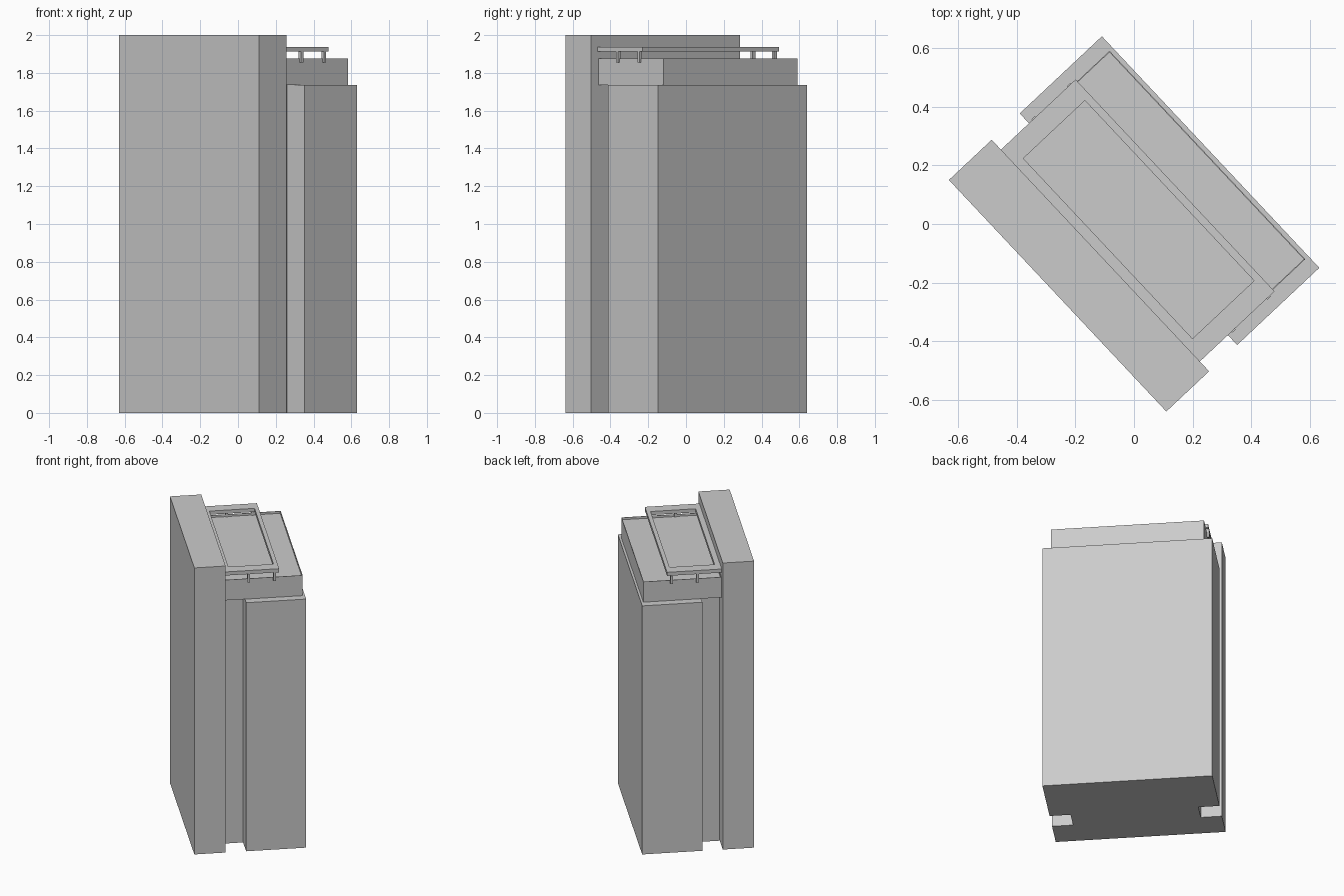
import bpy
import bmesh
from math import radians
from mathutils import Matrix

cube = bpy.data.objects.get("Cube")
if cube:
    bpy.data.objects.remove(cube, do_unlink=True)

grey = bpy.data.materials.new("plain_grey")
grey.use_nodes = True
grey.diffuse_color = (0.6, 0.6, 0.6, 1)
grey.node_tree.nodes["Principled BSDF"].inputs["Base Color"].default_value = (0.6, 0.6, 0.6, 1)

# The whole tower is turned about the vertical axis
TURN = Matrix.Rotation(radians(-46.8), 4, "Z")


def finish(bm, name):
    bmesh.ops.recalc_face_normals(bm, faces=bm.faces)
    bm.transform(TURN)
    mesh = bpy.data.meshes.new(name)
    bm.to_mesh(mesh)
    bm.free()
    mesh.materials.append(grey)
    obj = bpy.data.objects.new(name, mesh)
    bpy.context.collection.objects.link(obj)
    return obj


def box_mesh(x, y, z):
    """Box from (low, high) pairs along each axis."""
    bm = bmesh.new()
    bmesh.ops.create_cube(bm, size=1)
    for v in bm.verts:
        v.co = [pair[c > 0] for pair, c in zip((x, y, z), v.co)]
    return bm


def box(name, x, y, z):
    return finish(box_mesh(x, y, z), name)


HALF = 0.541
SLAB_BACK = -0.157
ROOF = 1.735
CAP_TOP = 1.877

# Main blocks
box("tall_slab", (-HALF, HALF), (-0.357, SLAB_BACK), (0, 2))
box("rear_slab", (-HALF, HALF), (-0.026, 0.358), (0, ROOF))
box("recessed_core", (-0.407, 0.407), (SLAB_BACK, -0.026), (0, ROOF))

# Roof storey with a thin raised rim
bm = box_mesh((-0.487, 0.487), (SLAB_BACK, 0.343), (ROOF, CAP_TOP))
bm.normal_update()
top = max(bm.faces, key=lambda f: f.normal.z)
bmesh.ops.inset_region(bm, faces=[top], thickness=0.005)
well = bmesh.ops.extrude_face_region(bm, geom=[top])
bmesh.ops.translate(bm, vec=(0, 0, -0.015),
                    verts=[g for g in well["geom"] if isinstance(g, bmesh.types.BMVert)])
if top.is_valid:
    bmesh.ops.delete(bm, geom=[top], context="FACES_ONLY")
finish(bm, "roof_storey")

# Open rectangular frame above the roof
bm = bmesh.new()


def corners(x, low, high):
    return [bm.verts.new((px, py, 1.912)) for px, py in
            ((-x, low), (x, low), (x, high), (-x, high))]


outer = corners(0.495, SLAB_BACK, 0.192)
inner = corners(0.421, -0.122, 0.166)
ring = [bm.faces.new((outer[i], outer[(i + 1) % 4], inner[(i + 1) % 4], inner[i]))
        for i in range(4)]
raised = bmesh.ops.extrude_face_region(bm, geom=ring, use_keep_orig=True)
bmesh.ops.translate(bm, vec=(0, 0, 0.025),
                    verts=[g for g in raised["geom"] if isinstance(g, bmesh.types.BMVert)])
finish(bm, "roof_frame")

# Posts carrying the frame at both ends
for side, sign in (("left", 1), ("right", -1)):
    for place, y in (("front", -0.002), ("rear", 0.163)):
        x = sign * 0.489
        box(f"{side}_{place}_post", (x - 0.01, x + 0.01), (y - 0.008, y + 0.008), (1.855, 1.913))
